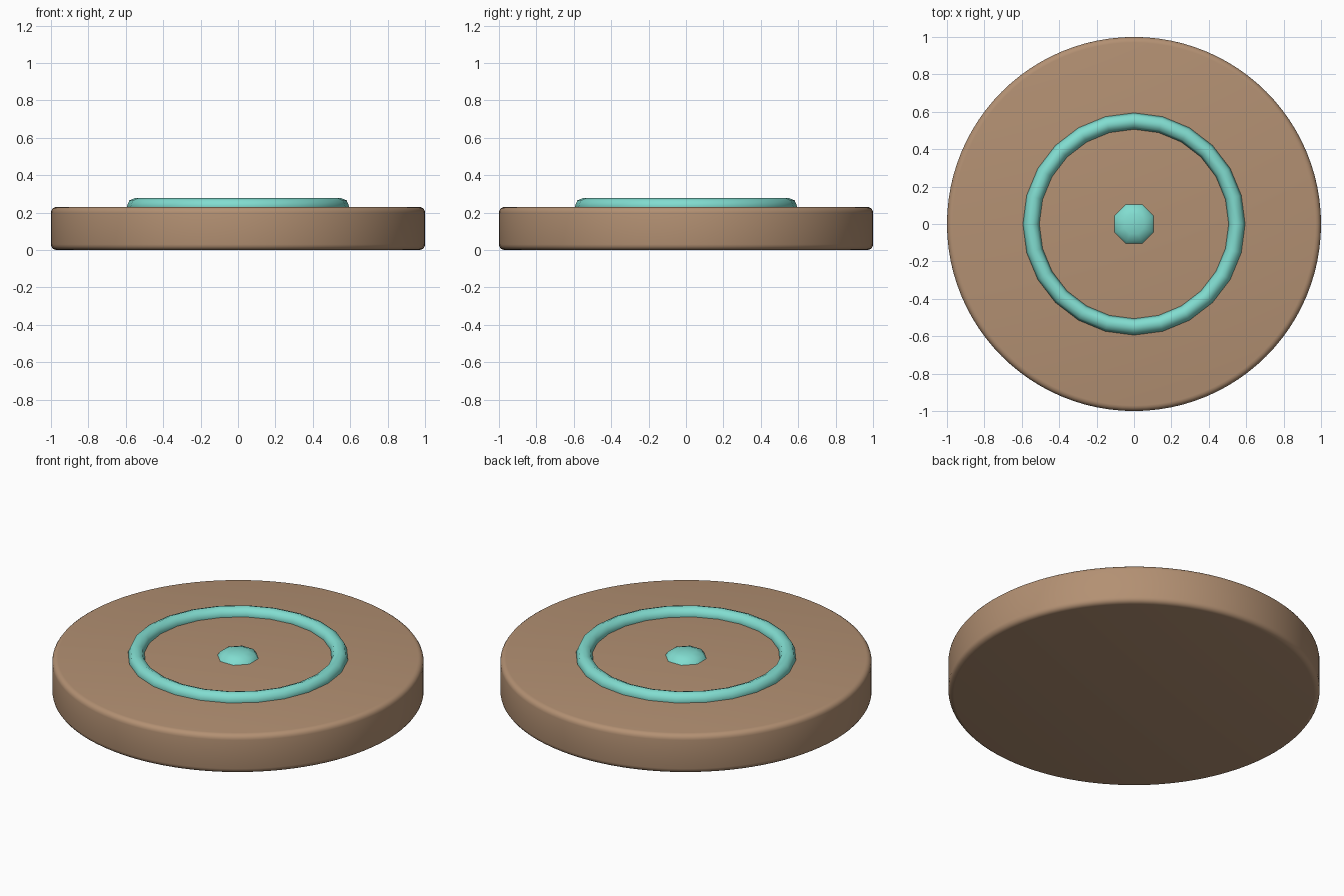
import bpy
import math

if "Cube" in bpy.data.objects:
    bpy.data.objects.remove(bpy.data.objects["Cube"])


def material(name, rgb):
    m = bpy.data.materials.new(name)
    m.diffuse_color = (*rgb, 1.0)
    m.use_nodes = True
    m.node_tree.nodes["Principled BSDF"].inputs["Base Color"].default_value = m.diffuse_color
    return m


def finish(name, mat, angle):
    ob = bpy.context.object
    ob.name = name
    ob.data.materials.append(mat)
    bpy.ops.object.shade_smooth_by_angle(angle=math.radians(angle))
    return ob


brown = material("warm_brown", (0.45, 0.28, 0.17))
teal = material("pale_teal", (0.22, 0.72, 0.63))

TOP = 0.23  # height of the disc's upper face

# Round base disc with softened rims
bpy.ops.mesh.primitive_cylinder_add(vertices=96, radius=1.0, depth=TOP,
                                    location=(0, 0, TOP / 2))
disc = bpy.context.object
bevel = disc.modifiers.new("rounded_rims", 'BEVEL')
bevel.width = 0.03
bevel.segments = 4
bevel.limit_method = 'ANGLE'
bevel.angle_limit = math.radians(40)
bpy.ops.object.modifier_apply(modifier=bevel.name)
finish("base_disc", brown, 40)

# Raised ring, half sunk into the disc
bpy.ops.mesh.primitive_torus_add(major_segments=24, minor_segments=8,
                                 major_radius=0.55, minor_radius=0.044,
                                 location=(0, 0, TOP + 0.004))
finish("raised_ring", teal, 60)

# Low faceted centre button
bpy.ops.mesh.primitive_uv_sphere_add(segments=8, ring_count=6, radius=1.0,
                                     location=(0, 0, TOP),
                                     rotation=(0, 0, math.radians(22.5)))
bpy.context.object.scale = (0.113, 0.113, 0.042)
bpy.ops.object.transform_apply(location=False, rotation=True, scale=True)
finish("centre_button", teal, 60)
